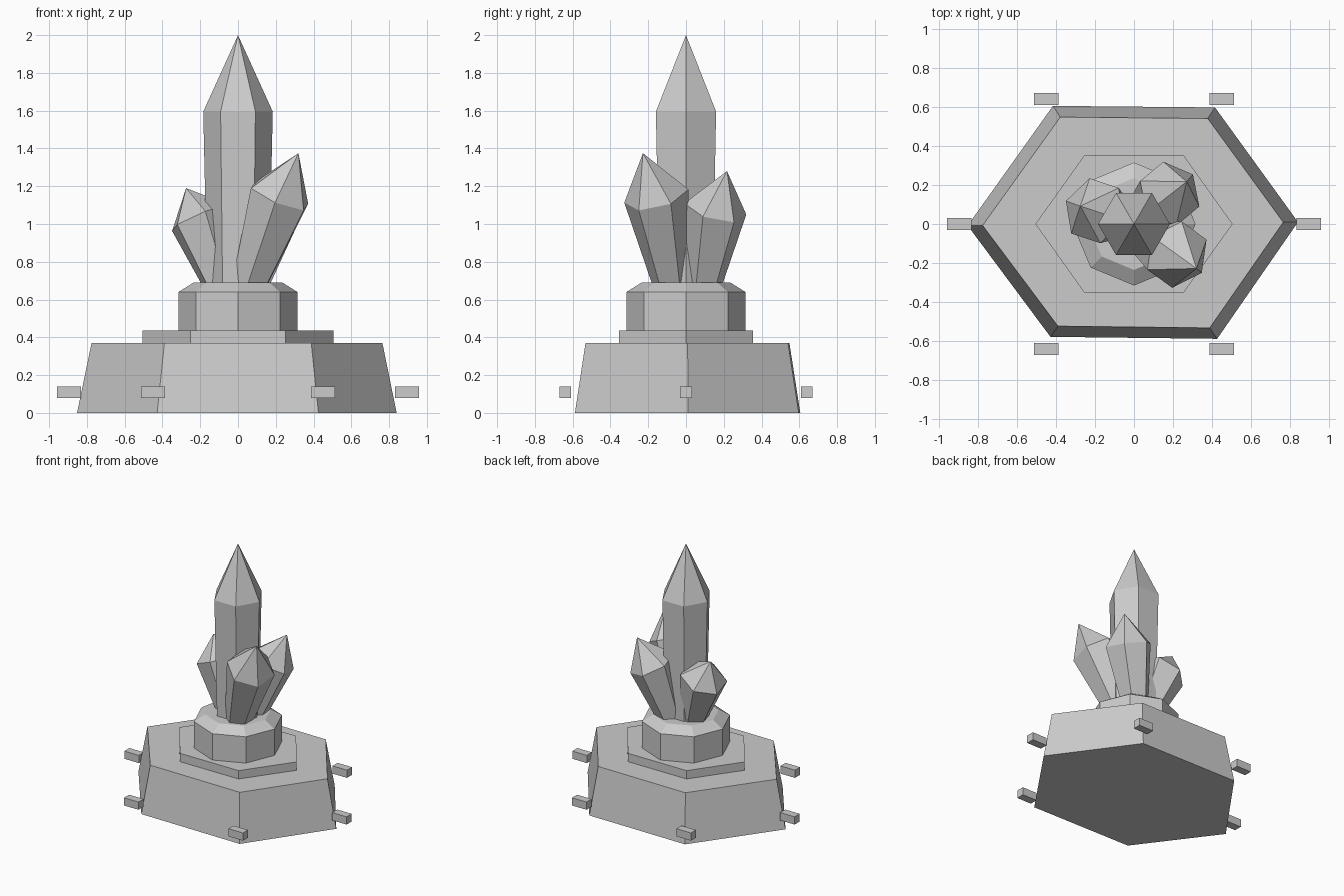
import bpy, bmesh, math
from mathutils import Vector, Matrix

if "Cube" in bpy.data.objects:
    bpy.data.objects.remove(bpy.data.objects["Cube"])

stone = bpy.data.materials.new("light_grey_stone")
stone.diffuse_color = (0.6, 0.6, 0.6, 1)
stone.use_nodes = True
stone.node_tree.nodes["Principled BSDF"].inputs["Base Color"].default_value = stone.diffuse_color


def loft(name, rings, tip=None):
    """Join rings of points with flat sides, closing the end with a cap or a tip."""
    bm = bmesh.new()
    loops = [[bm.verts.new(p) for p in ring] for ring in rings]
    n = len(loops[0])
    for a, b in zip(loops, loops[1:]):
        for i in range(n):
            j = (i + 1) % n
            bm.faces.new((a[i], a[j], b[j], b[i]))
    bm.faces.new(loops[0][::-1])
    if tip is None:
        bm.faces.new(loops[-1])
    else:
        t = bm.verts.new(tip)
        for i in range(n):
            bm.faces.new((loops[-1][i], loops[-1][(i + 1) % n], t))
    bmesh.ops.recalc_face_normals(bm, faces=bm.faces)
    me = bpy.data.meshes.new(name)
    bm.to_mesh(me)
    bm.free()
    me.materials.append(stone)
    ob = bpy.data.objects.new(name, me)
    bpy.context.collection.objects.link(ob)
    return ob


def ring(n, r, z, sy=1.0):
    return [(r * math.cos(math.tau * i / n), sy * r * math.sin(math.tau * i / n), z)
            for i in range(n)]


def side_crystal(name, base, mid, tip, r0, r1):
    """Leaning six-sided crystal with one edge facing outwards."""
    base, mid, tip = Vector(base), Vector(mid), Vector(tip)
    axis = ((tip - base).normalized() + (tip - mid).normalized()).normalized()
    out = Vector((tip.x, tip.y, 0)).normalized()
    u = (out - axis * out.dot(axis)).normalized()
    v = axis.cross(u)

    def loop(c, r):
        return [c + r * (u * math.cos(math.tau * i / 6) + v * math.sin(math.tau * i / 6))
                for i in range(6)]
    return loft(name, [loop(base, r0), loop(mid, r1)], tip)


# rough-cut hexagonal pedestal, slightly uneven
foot = [(0.84, 0.01), (0.415, 0.597), (-0.415, 0.605),
        (-0.852, -0.008), (-0.428, -0.578), (0.426, -0.588)]
loft("pedestal", [[(x, y, 0) for x, y in foot],
                  [(x * 0.91, y * 0.905, 0.37) for x, y in foot]])

# thin step and eight-sided collar
loft("step_plate", [ring(6, 0.505, 0.365, 0.81), ring(6, 0.505, 0.435, 0.81)])
loft("collar", [ring(8, 0.315, 0.43), ring(8, 0.315, 0.64), ring(8, 0.235, 0.69)])

# crystals
loft("main_crystal", [ring(6, 0.163, 0.66), ring(6, 0.184, 1.595)], (0, 0, 2.0))
side_crystal("right_front_crystal", (0.048, -0.07, 0.65), (0.22, -0.157, 1.148),
             (0.32, -0.228, 1.375), 0.095, 0.175)
side_crystal("right_back_crystal", (0.06, 0.085, 0.65), (0.183, 0.155, 1.08),
             (0.27, 0.217, 1.28), 0.095, 0.17)
side_crystal("left_crystal", (-0.072, 0.025, 0.65), (-0.2, 0.068, 1.033),
             (-0.275, 0.092, 1.19), 0.095, 0.172)

# small blocks around the pedestal corners
spots = [(-0.895, 0), (0.895, 0)] + [(x, y) for x in (-0.45, 0.45) for y in (-0.64, 0.64)]
for k, (x, y) in enumerate(spots):
    corners = [(-1, -1), (1, -1), (1, 1), (-1, 1)]
    loft(f"corner_block_{k + 1}",
         [[(x + 0.0625 * a, y + 0.031 * b, z) for a, b in corners] for z in (0.08, 0.14)])
